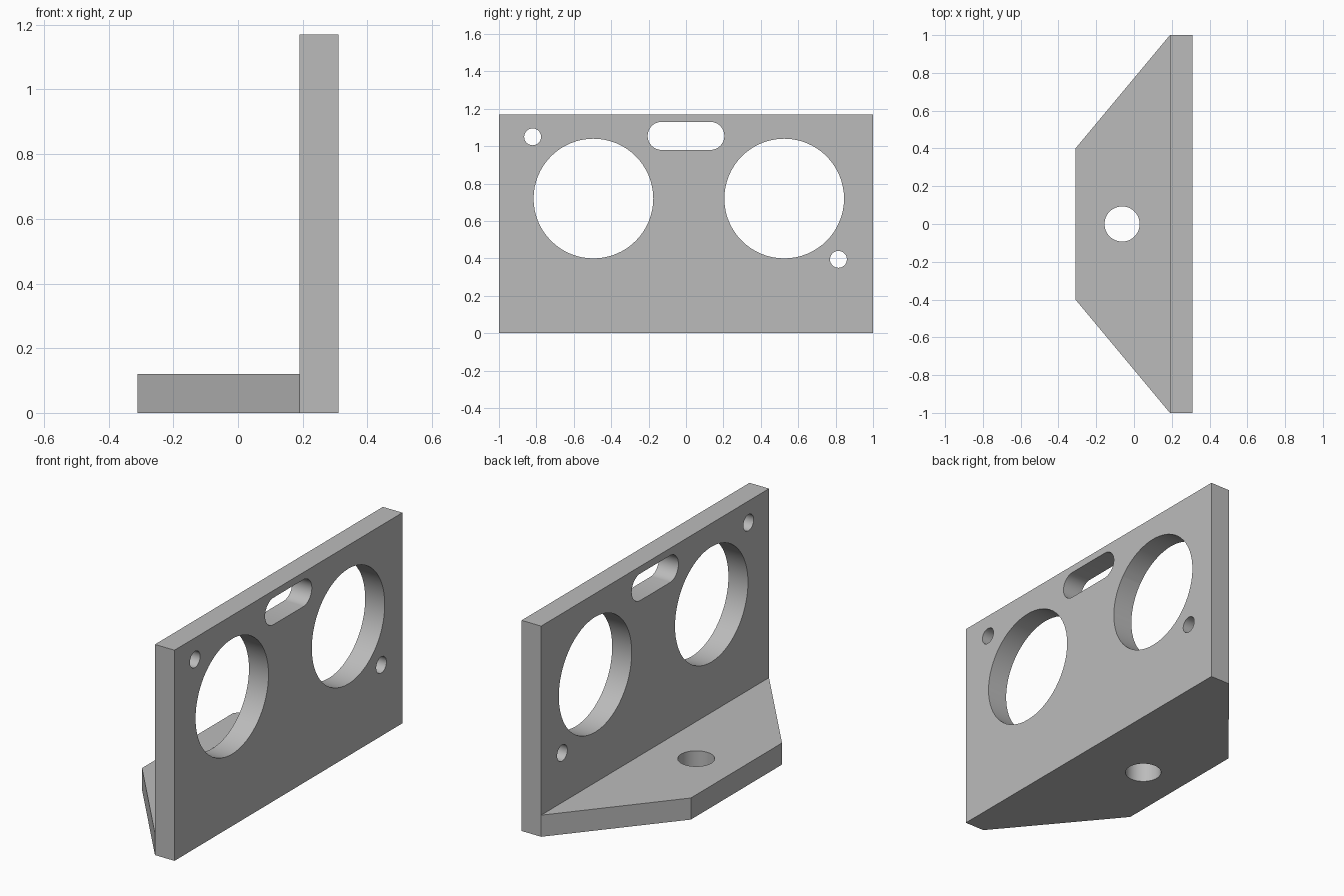
import bpy, bmesh
from math import radians
from mathutils import Matrix

cube = bpy.data.objects.get("Cube")
if cube:
    bpy.data.objects.remove(cube, do_unlink=True)

grey = bpy.data.materials.new("plain grey")
grey.use_nodes = True
grey.diffuse_color = (0.5, 0.5, 0.5, 1)
grey.node_tree.nodes["Principled BSDF"].inputs["Base Color"].default_value = (0.5, 0.5, 0.5, 1)

BACK, INNER, OUTER = -0.31, 0.19, 0.31   # x of shelf edge and plate faces
THICK, HEIGHT = 0.12, 1.17


def add_object(name, bm):
    mesh = bpy.data.meshes.new(name)
    bmesh.ops.recalc_face_normals(bm, faces=bm.faces)
    bm.to_mesh(mesh)
    bm.free()
    mesh.materials.append(grey)
    obj = bpy.data.objects.new(name, mesh)
    bpy.context.collection.objects.link(obj)
    return obj


def raise_faces(bm, faces, dz):
    """Extrude faces upward and return the new caps."""
    out = bmesh.ops.extrude_face_region(bm, geom=faces, use_keep_orig=False)["geom"]
    verts = [g for g in out if isinstance(g, bmesh.types.BMVert)]
    bmesh.ops.translate(bm, verts=verts, vec=(0, 0, dz))
    return [g for g in out if isinstance(g, bmesh.types.BMFace)]


# Bracket body: tapered shelf and upright plate grown from one footprint
bm = bmesh.new()
outline = [(BACK, -0.4), (INNER, -1), (OUTER, -1), (OUTER, 1), (INNER, 1), (BACK, 0.4)]
v = [bm.verts.new((x, y, 0)) for x, y in outline]
shelf = bm.faces.new([v[0], v[1], v[4], v[5]])
strip = bm.faces.new([v[1], v[2], v[3], v[4]])
for f in (shelf, strip):
    f.normal_update()
caps = raise_faces(bm, [shelf, strip], THICK)
plate_cap = max(caps, key=lambda f: f.calc_center_median().x)
raise_faces(bm, [plate_cap], HEIGHT - THICK)
# Close the underside if the extrusion left it open
rim = [e for e in bm.edges if e.is_boundary]
if rim:
    bmesh.ops.holes_fill(bm, edges=rim, sides=0)
bmesh.ops.dissolve_limit(bm, angle_limit=radians(1), verts=bm.verts, edges=bm.edges)
bracket = add_object("bracket", bm)


def cut(name, build):
    """Subtract a hidden cutter from the bracket."""
    bm = bmesh.new()
    build(bm)
    cutter = add_object(name, bm)
    cutter.hide_render = True
    cutter.hide_viewport = False
    mod = bracket.modifiers.new(name, "BOOLEAN")
    mod.operation = "DIFFERENCE"
    mod.solver = "EXACT"
    mod.object = cutter
    return cutter


def cylinder(bm, radius, matrix):
    bmesh.ops.create_cone(bm, cap_ends=True, segments=64, radius1=radius,
                          radius2=radius, depth=0.4, matrix=matrix)


def through_plate(y, z):
    return Matrix.Translation((0.25, y, z)) @ Matrix.Rotation(radians(90), 4, "Y")


def slot(bm):
    # Rounded slot: a cylinder split in half and pulled apart
    cylinder(bm, 0.075, through_plate(0, 1.055))
    for vert in bm.verts:
        if abs(vert.co.y) > 0.001:
            vert.co.y += 0.13 if vert.co.y > 0 else -0.13
    # Middle vertices go to the right half, keeping the straight runs level
        else:
            vert.co.y = 0


cutters = [cut("handle_slot_cutter", slot)]
for name, y, z, r in [("large_hole_a", -0.495, 0.72, 0.32), ("large_hole_b", 0.525, 0.72, 0.32),
                      ("screw_hole_a", -0.82, 1.05, 0.045), ("screw_hole_b", 0.815, 0.395, 0.045)]:
    cutters.append(cut(name + "_cutter", lambda bm: cylinder(bm, r, through_plate(y, z))))
cutters.append(cut("shelf_hole_cutter",
                   lambda bm: cylinder(bm, 0.093, Matrix.Translation((-0.063, 0, 0.06)))))

# Apply the cuts and remove the cutters
bpy.ops.object.select_all(action="DESELECT")
bracket.select_set(True)
bpy.context.view_layer.objects.active = bracket
for name in [m.name for m in bracket.modifiers]:
    bpy.ops.object.modifier_apply(modifier=name)
for c in cutters:
    bpy.data.objects.remove(c, do_unlink=True)
bpy.ops.object.shade_smooth_by_angle(angle=radians(30))
